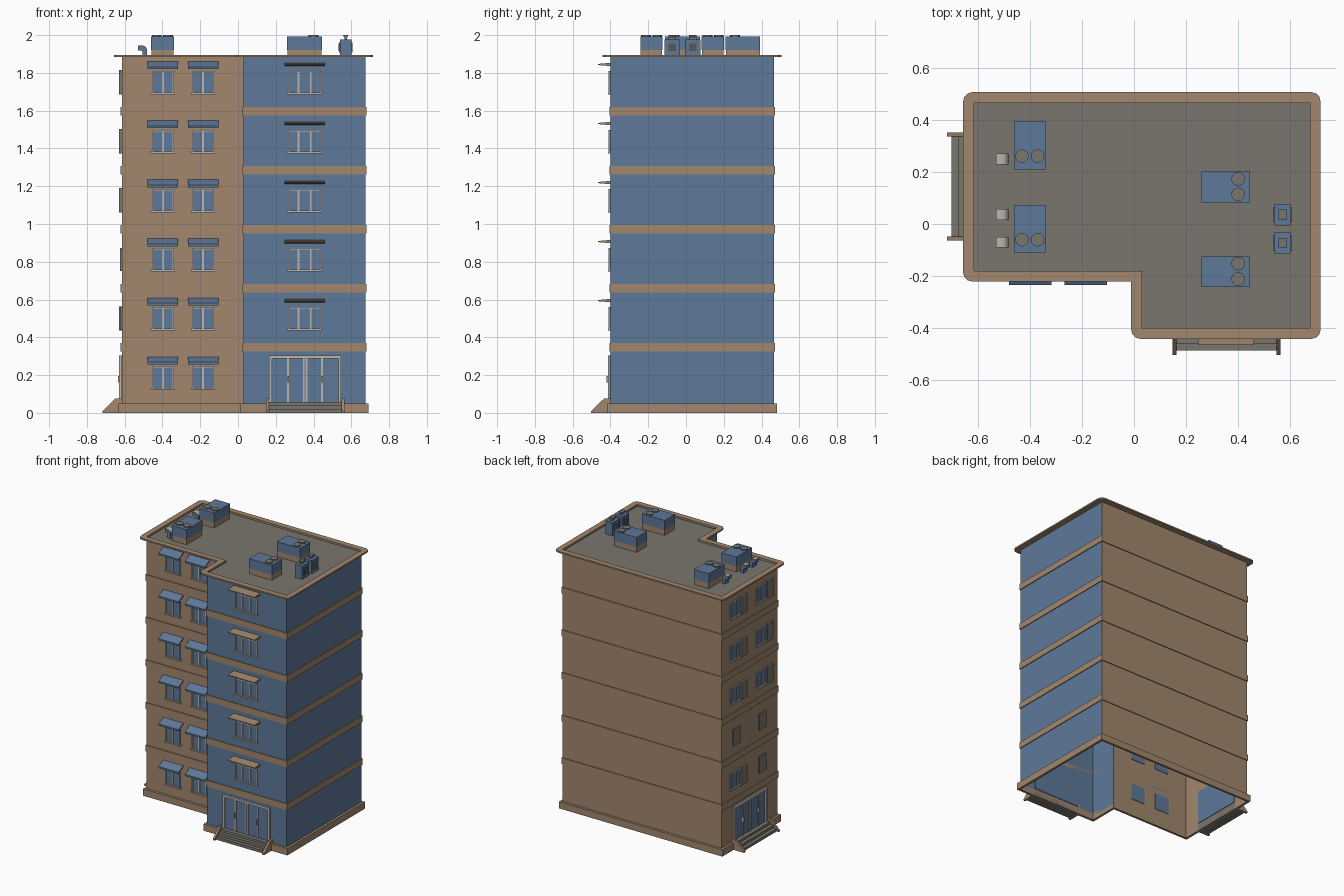
import bpy, bmesh, math
from mathutils import Vector

if "Cube" in bpy.data.objects:
    bpy.data.objects.remove(bpy.data.objects["Cube"])

COL = {"blue": (.112, .188, .315), "brown": (.36, .245, .155), "grey": (.19, .18, .155),
       "pale_grey": (.50, .47, .42), "dark_grey": (.10, .095, .085), "tan": (.48, .30, .13)}
MATS = {}
for n, c in COL.items():
    MATS[n] = bpy.data.materials.new(n)
    MATS[n].diffuse_color = (*c, 1)

PARTS = {}


def part(name, *mats):
    if name not in PARTS:
        PARTS[name] = (bmesh.new(), mats)
    return PARTS[name][0]


# Facade frames: u along the wall, w outward, z up
def left_wing(u, w, z): return Vector((u, -.18 - w, z))
def right_wing(u, w, z): return Vector((u, -.40 - w, z))
def west(u, w, z): return Vector((-.615 - w, u, z))
def world(u, w, z): return Vector((u, w, z))
def side_on(u, w, z): return Vector((w, u, z))


def prism(name, mat, fac, u0, u1, prof):
    """Extrude a (w, z) profile along u."""
    bm = part(name, mat)
    a = [bm.verts.new(fac(u0, w, z)) for w, z in prof]
    b = [bm.verts.new(fac(u1, w, z)) for w, z in prof]
    n = len(prof)
    fs = [bm.faces.new(a), bm.faces.new(b[::-1])]
    fs += [bm.faces.new((a[i], b[i], b[(i + 1) % n], a[(i + 1) % n])) for i in range(n)]
    bmesh.ops.recalc_face_normals(bm, faces=fs)
    return fs


def box(name, mat, fac, u0, u1, w0, w1, z0, z1):
    return prism(name, mat, fac, u0, u1, [(w0, z0), (w1, z0), (w1, z1), (w0, z1)])


# L-shaped plan: x, y, outward offset signs
PLAN = [(-.615, -.18, -1, -1), (.03, -.18, -1, -1), (.03, -.40, -1, -1),
        (.675, -.40, 1, -1), (.675, .465, 1, 1), (-.615, .465, -1, 1)]


def outline(d, r=0.0):
    """Offset plan; each corner gives 4 points, rounded by r unless concave."""
    pts = []
    base = [Vector((x + sx * d, y + sy * d)) for x, y, sx, sy in PLAN]
    for i, p in enumerate(base):
        t = [(base[i - 1] - p).normalized(), (base[(i + 1) % 6] - p).normalized()]
        for k in range(4):
            a = k / 3 * math.pi / 2
            q = t[0] * (1 - math.sin(a)) + t[1] * (1 - math.cos(a))
            pts.append(p + q * (0 if i == 1 else r))
    return pts


def ring(name, mat, d0, d1, z0, z1, r=0.0):
    bm = part(name, mat)
    inn, out = outline(d0), outline(d1, r)
    n = len(out)
    loops = [[bm.verts.new((p.x, p.y, z)) for p in o]
             for o, z in ((inn, z0), (out, z0), (out, z1), (inn, z1))]
    for j in range(4):
        A, B = loops[j], loops[(j + 1) % 4]
        for i in range(n):
            k = (i + 1) % n
            bm.faces.new((A[i], A[k], B[k], B[i]))
    bmesh.ops.remove_doubles(bm, verts=bm.verts[:], dist=1e-5)
    bmesh.ops.recalc_face_normals(bm, faces=bm.faces[:])


# Wall shell, open underneath: blue on the right wing, brown elsewhere
bm = part("walls", "brown", "blue")
lo = [bm.verts.new((p[0], p[1], .03)) for p in PLAN]
hi = [bm.verts.new((p[0], p[1], 1.888)) for p in PLAN]
for i in range(6):
    k = (i + 1) % 6
    f = bm.faces.new((lo[i], lo[k], hi[k], hi[i]))
    f.material_index = 1 if i in (1, 2, 3) else 0

# Roof deck, rim, floor bands and plinth
bm = part("roof_deck", "grey")
bm.faces.new([bm.verts.new((p[0], p[1], 1.882)) for p in PLAN])
ring("roof_rim", "brown", 0, .041, 1.885, 1.896, .035)
for i in range(5):
    z = .324 + .3125 * i
    ring("floor_band_%d" % (i + 1), "brown", 0, .006, z, z + .046)
ring("plinth", "brown", 0, .017, 0, .05)


def window(name, fac, u0, u1, z0, z1, bars):
    box(name + "_glass", "blue", fac, u0, u1, -.004, .004, z0, z1)
    t = .006
    for u in (u0, u1 - t):
        box(name + "_frames", "pale_grey", fac, u, u + t, 0, .01, z0, z1)
    for u in bars:
        box(name + "_frames", "pale_grey", fac, u - .005, u + .005, 0, .01, z0, z1)
    box(name + "_frames", "pale_grey", fac, u0, u1, 0, .01, z1 - t, z1)
    box(name + "_frames", "pale_grey", fac, u0 - .006, u1 + .006, 0, .014, z0 - .003, z0 + t)


for i in range(6):
    z = .127 + .3125 * i
    # Left wing: paired windows under sloped blue awnings
    for c in (-.398, -.185):
        window("left_wing_window", left_wing, c - .058, c + .058, z, z + .12, [c])
        a = z + .13
        prism("left_wing_awnings", "blue", left_wing, c - .081, c + .081,
              [(0, a + .04), (.055, a + .012), (.055, a), (.049, a), (.049, a + .008), (0, a + .032)])
    if i == 0:
        continue
    # Right wing: three-pane window under a thin brown canopy
    window("right_wing_window", right_wing, .265, .44, z, z + .12, [.32, .385])
    a = z + .146
    prism("right_wing_canopies", "brown", right_wing, .245, .46,
          [(0, a), (.065, a + .006), (.065, a + .012), (0, a + .018)])
    # West side: windows with a grey sliding shutter
    for j, c in enumerate((.28, -.02)):
        if i > 2 or (i == 1 and j == 0):
            window("west_window", west, c - .02, c + .09, z, z + .12, [c + .035])
            box("west_shutters", "grey", west, c - .09, c - .025, 0, .016, z - .004, z + .125)
        else:
            box("west_shutters", "grey", west, c - .02, c + .06, 0, .009, z, z + .12)


# Entrances: glazed doors, steps and sloped cheeks
def entrance(name, fac, c):
    z0, z1 = .055, .305
    box(name + "_door_glass", "blue", fac, c - .19, c + .19, -.004, .004, z0, z1)
    fr = name + "_door_frame"
    for u in (-.183, .183):
        box(fr, "pale_grey", fac, c + u - .007, c + u + .007, 0, .014, z0, z1)
    box(fr, "pale_grey", fac, c - .19, c + .19, 0, .014, z1 - .016, z1)
    for u in (-.09, -.007, .007, .09):
        box(fr, "pale_grey", fac, c + u - .005, c + u + .005, 0, .01, z0, z1 - .016)
    for u in (-.09, .09):
        box(name + "_door_handles", "tan", fac, c + u - .004, c + u + .004, .01, .02, .16, .195)
    prism(name + "_steps", "grey", fac, c - .195, c + .195,
          [(0, 0), (.085, 0), (.085, .02), (.06, .02), (.06, .04), (.035, .04), (.035, .058), (0, .058)])
    for u in (-.2, .2):
        prism(name + "_cheeks", "brown", fac, c + u - .008, c + u + .008,
              [(0, 0), (.102, 0), (.102, .01), (.035, .075), (0, .075)])


entrance("front", right_wing, .355)
entrance("west", west, .144)


# Roof units: brown base, blue casing, two fan discs
def fan(x, y):
    bm = part("roof_fans", "grey")
    r = bmesh.ops.create_cone(bm, cap_ends=True, segments=20, radius1=.026, radius2=.026, depth=.012)
    bmesh.ops.translate(bm, verts=r["verts"], vec=(x, y, 1.994))


def unit(x0, x1, y0, y1, fans):
    box("roof_unit_bases", "brown", world, x0 + .002, x1 - .002, y0 + .002, y1 - .002, 1.882, 1.922)
    box("roof_unit_casings", "blue", world, x0, x1, y0, y1, 1.922, 1.993)
    for f in fans:
        fan(*f)


for y in (.21, -.11):
    unit(-.46, -.34, y, y + .183, [(-.43, y + .05), (-.37, y + .05)])
for y in (.083, -.242):
    unit(.26, .445, y, y + .118, [(.40, y + .031), (.40, y + .09)])

# Small vent boxes with framed side grilles and flared caps
for y in (.036, -.073):
    box("vent_boxes", "blue", world, .54, .60, y - .041, y + .041, 1.882, 1.978)
    for x0, x1 in ((.534, .54), (.60, .606)):
        box("vent_grille_frames", "blue", side_on, y - .028, y + .028, x0, x1, 1.908, 1.962)
        box("vent_grilles", "dark_grey", side_on, y - .02, y + .02, x0 - .001, x1 + .001, 1.915, 1.955)
    prism("vent_caps", "grey", side_on, y - .02, y + .02,
          [(.563, 1.978), (.577, 1.978), (.577, 1.986), (.585, 2.0), (.555, 2.0), (.563, 1.986)])

# Curved outlet ducts, pale on their upward faces
duct = [(-.482, 1.882)]
duct += [(-.507 + .025 * math.cos(a), 1.92 + .025 * math.sin(a)) for a in [k * math.pi / 8 for k in range(5)]]
duct += [(-.53, 1.945), (-.53, 1.918), (-.512, 1.918), (-.506, 1.912), (-.506, 1.882)]
part("outlet_ducts", "blue", "pale_grey")
for y in (.25, .037, -.07):
    for f in prism("outlet_ducts", "blue", side_on, y - .021, y + .021, duct):
        f.normal_update()
        f.material_index = 1 if f.normal.z > .3 else 0

# Turn every collected part into an object
for name, (bm, mats) in PARTS.items():
    me = bpy.data.meshes.new(name)
    bm.to_mesh(me)
    bm.free()
    for m in mats:
        me.materials.append(MATS[m])
    bpy.context.collection.objects.link(bpy.data.objects.new(name, me))

for m in bpy.data.materials:
    if m.users and not m.is_grease_pencil:
        m.use_nodes = True
        m.node_tree.nodes["Principled BSDF"].inputs["Base Color"].default_value = m.diffuse_color
